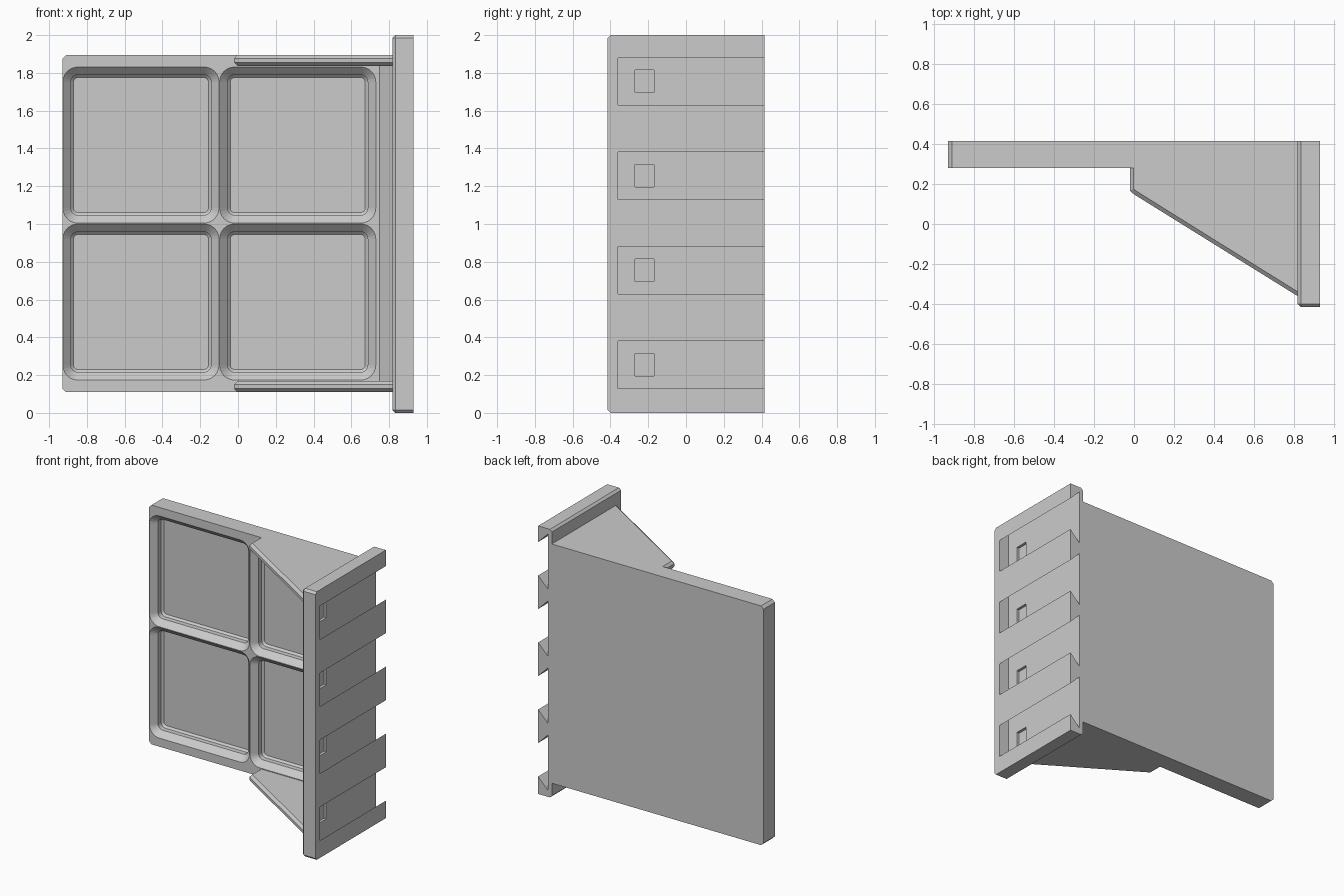
import bpy, bmesh, math

if "Cube" in bpy.data.objects:
    bpy.data.objects.remove(bpy.data.objects["Cube"])


def loft(bm, rings):
    """Closed solid through a list of rings with equal point counts."""
    loops = [[bm.verts.new(p) for p in ring] for ring in rings]
    n = len(loops[0])
    for a, b in zip(loops, loops[1:]):
        for i in range(n):
            bm.faces.new((a[i], a[(i + 1) % n], b[(i + 1) % n], b[i]))
    bm.faces.new(loops[0])
    bm.faces.new(loops[-1])


def box(bm, lo, hi):
    rect = [(lo[0], lo[1]), (hi[0], lo[1]), (hi[0], hi[1]), (lo[0], hi[1])]
    loft(bm, [[(x, y, z) for x, y in rect] for z in (lo[2], hi[2])])


def make(name, bm):
    bmesh.ops.recalc_face_normals(bm, faces=bm.faces)
    mesh = bpy.data.meshes.new(name)
    bm.to_mesh(mesh)
    bm.free()
    ob = bpy.data.objects.new(name, mesh)
    bpy.context.collection.objects.link(ob)
    return ob


def cut(ob, cutter):
    mod = ob.modifiers.new("cut", 'BOOLEAN')
    mod.operation = 'DIFFERENCE'
    mod.solver = 'EXACT'
    mod.object = cutter
    bpy.context.view_layer.objects.active = ob
    bpy.ops.object.modifier_apply(modifier=mod.name)
    bpy.data.objects.remove(cutter)


def rounded_square(cx, cz, y, half, r, seg=6):
    pts = []
    for q, (sx, sz) in enumerate([(1, 1), (-1, 1), (-1, -1), (1, -1)]):
        for i in range(seg + 1):
            a = math.pi / 2 * (q + i / seg)
            pts.append((cx + sx * (half - r) + r * math.cos(a), y,
                        cz + sz * (half - r) + r * math.sin(a)))
    return pts


INNER, OUTER, FRONT, BACK, FACE = 0.817, 0.93, -0.415, 0.415, 0.28
BOTTOM, TOP = 0.11, 1.895

# Back panel with clipped left corners
bm = bmesh.new()
c = 0.02
outline = [(INNER, BOTTOM), (INNER, TOP), (-0.93 + c, TOP), (-0.93, TOP - c),
           (-0.93, BOTTOM + c), (-0.93 + c, BOTTOM)]
loft(bm, [[(x, y, z) for x, z in outline] for y in (FACE, BACK)])
panel = make("back_panel", bm)

# Four stepped bin pockets in the panel front
bm = bmesh.new()
for cx in (-0.514, 0.316):
    for cz in (0.587, 1.418):
        loft(bm, [rounded_square(cx, cz, y, h, r) for y, h, r in [
            (FACE - 0.02, 0.4135, 0.08), (FACE, 0.4135, 0.08),
            (FACE + 0.042, 0.371, 0.037), (FACE + 0.078, 0.371, 0.037),
            (FACE + 0.092, 0.357, 0.023)]])
cut(panel, make("pocket_cutter", bm))

# Side mounting wall, chamfered on its inner and front edges
bm = bmesh.new()
box(bm, (INNER, FRONT, 0), (OUTER, BACK, 2))
edges = [e for e in bm.edges
         if not any(all(abs(v.co[k] - lim) < 1e-4 for v in e.verts)
                    for k, lim in ((0, OUTER), (1, BACK)))]
bmesh.ops.bevel(bm, geom=edges, offset=0.016, segments=1, affect='EDGES')
wall = make("mounting_wall", bm)

# Dovetail slots open at the back, then a shallow latch recess in each
floor, e = 0.847, 0.02
slots, latches = bmesh.new(), bmesh.new()
for i in range(4):
    cz = 0.255 + 0.5 * i
    prof = [(OUTER + e, cz - 0.125 + e), (OUTER + e, cz + 0.125 - e),
            (floor, cz + 0.208), (floor, cz - 0.208)]
    loft(slots, [[(x, y, z) for x, z in prof] for y in (-0.36, BACK + 0.05)])
    box(latches, (floor - 0.02, -0.27, cz - 0.06), (floor + 0.03, -0.17, cz + 0.06))
cut(wall, make("slot_cutter", slots))
cut(wall, make("latch_cutter", latches))

# Sloping gussets at top and bottom with chamfered free edges
full = [(-0.02, FACE), (-0.02, 0.165), (0.0, 0.148), (INNER, -0.36)]
inset = [(-0.003, FACE), (-0.003, 0.175), (0.004, 0.169), (INNER, -0.338)]
corner = [(INNER, FACE)]
for name, z0, z1 in (("bottom_gusset", BOTTOM, 0.168), ("top_gusset", 1.837, TOP)):
    bm = bmesh.new()
    loft(bm, [[(x, y, z) for x, y in ring + corner] for ring, z in [
        (inset, z0), (full, z0 + 0.018), (full, z1 - 0.018), (inset, z1)]])
    make(name, bm)

# Chamfer strip between panel and wall
bm = bmesh.new()
tri = [(0.75, FACE), (INNER, FACE), (INNER, 0.213)]
loft(bm, [[(x, y, z) for x, y in tri] for z in (0.168, 1.837)])
make("corner_fillet", bm)
